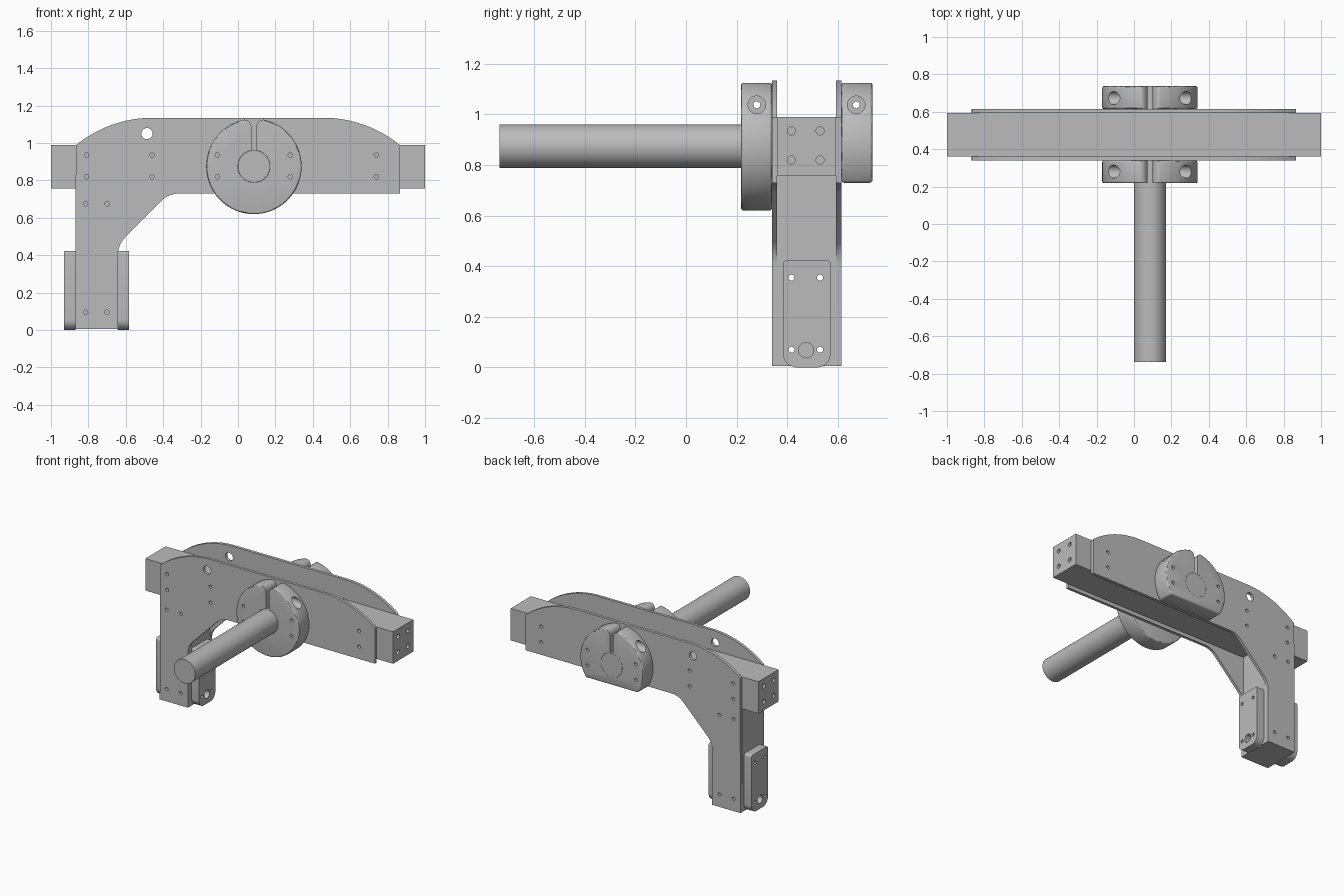
import bpy, bmesh, math
from mathutils import Vector

cube = bpy.data.objects.get("Cube")
if cube:
    bpy.data.objects.remove(cube, do_unlink=True)

metal = bpy.data.materials.new("plain grey metal")
metal.use_nodes = True
GREY = (0.5, 0.5, 0.5, 1)
metal.diffuse_color = GREY
metal.node_tree.nodes["Principled BSDF"].inputs["Base Color"].default_value = GREY


def arc(cx, cz, r, start, end, n):
    return [(cx + r * math.cos(start + (end - start) * i / n),
             cz + r * math.sin(start + (end - start) * i / n)) for i in range(n + 1)]


def circle(cx, cz, r, n=24):
    return arc(cx, cz, r, 0, math.tau, n)[:-1]


def rounded(corners, n=8):
    """Outline from (u, v, radius) corners, each filleted by its radius."""
    out = []
    for i, (u, v, r) in enumerate(corners):
        p = Vector((u, v))
        if r == 0:
            out.append((u, v))
            continue
        a = (Vector(corners[i - 1][:2]) - p).normalized()
        b = (Vector(corners[(i + 1) % len(corners)][:2]) - p).normalized()
        half = a.angle(b) / 2
        centre = p + (a + b).normalized() * r / math.sin(half)
        s = p + a * r / math.tan(half) - centre
        turn = s.angle_signed(p + b * r / math.tan(half) - centre)
        start = math.atan2(s.y, s.x)
        out += arc(centre.x, centre.y, r, start, start - turn, n)
    return out


def rect(u0, u1, v0, v1):
    return [(u0, v0), (u1, v0), (u1, v1), (u0, v1)]


def add_prism(bm, outline, axis, a, b):
    """Extrude an outline along 'X' (outline is y, z) or 'Y' (outline is x, z)."""
    def place(p, d):
        return (d, p[0], p[1]) if axis == 'X' else (p[0], d, p[1])
    face = bm.faces.new([bm.verts.new(place(p, a)) for p in outline])
    step = Vector((b - a, 0, 0)) if axis == 'X' else Vector((0, b - a, 0))
    new = bmesh.ops.extrude_face_region(bm, geom=[face])["geom"]
    bmesh.ops.translate(bm, vec=step, verts=[g for g in new if isinstance(g, bmesh.types.BMVert)])


def make_object(name, prisms):
    bm = bmesh.new()
    for p in prisms:
        add_prism(bm, *p)
    bmesh.ops.recalc_face_normals(bm, faces=bm.faces)
    mesh = bpy.data.meshes.new(name)
    bm.to_mesh(mesh)
    bm.free()
    obj = bpy.data.objects.new(name, mesh)
    bpy.context.collection.objects.link(obj)
    return obj


def part(name, outline, axis, a, b, cuts=(), bevel=0):
    """Solid part with an optional edge bevel and drilled or slotted cuts."""
    obj = make_object(name, [(outline, axis, a, b)])
    obj.data.materials.append(metal)
    if bevel:
        m = obj.modifiers.new("bevel", 'BEVEL')
        m.width, m.segments, m.limit_method, m.angle_limit = bevel, 3, 'ANGLE', 0.7
    cutters = []
    for group in cuts:
        cutter = make_object(name + "_cutter", group)
        cutter.hide_render = True
        cutters.append(cutter)
        m = obj.modifiers.new("cut", 'BOOLEAN')
        m.operation, m.solver, m.object = 'DIFFERENCE', 'EXACT', cutter
    deps = bpy.context.evaluated_depsgraph_get()
    mesh = bpy.data.meshes.new_from_object(obj.evaluated_get(deps))
    obj.modifiers.clear()
    obj.data = mesh
    for c in cutters:
        bpy.data.objects.remove(c, do_unlink=True)
    bpy.ops.object.select_all(action='DESELECT')
    obj.select_set(True)
    bpy.context.view_layer.objects.active = obj
    bpy.ops.object.shade_smooth_by_angle(angle=math.radians(30))
    return obj


# Shared dimensions
Y_OUT, Y_IN = (0.34, 0.615), (0.36, 0.593)
HUB_X, HUB_Z, HUB_R, SHAFT_R = 0.085, 0.875, 0.255, 0.086
BOLT_Y, ROWS = (0.417, 0.53), (0.82, 0.935)
BOLT_R = 0.012
POST = (-0.87, -0.642)

beam_bolts = [(x, z) for x in (-0.81, -0.46, 0.74) for z in ROWS]
leg_bolts = [(x, z) for x in (-0.815, -0.70) for z in (0.095, 0.675)]


def side_holes(points):
    """Blind bolt holes drilled from the front and the back."""
    return [(circle(x, z, BOLT_R, 16), 'Y', a, b)
            for x, z in points for a, b in ((0.3, 0.395), (0.56, 0.65))]


# Side plates: arched top, leg on the right, filleted inner bend
ARCH_R, ARCH_X, TOP = 0.65, 0.455, 1.135
sweep = math.asin((0.867 - ARCH_X) / ARCH_R)
plate_outline = (
    rounded([(POST[0], 0.005, 0), (POST[1], 0.005, 0), (POST[1], 0.457, 0.13),
             (-0.37, 0.73, 0.13), (0.867, 0.73, 0)])
    + arc(ARCH_X, TOP - ARCH_R, ARCH_R, math.pi / 2 - sweep, math.pi / 2, 16)
    + arc(-ARCH_X, TOP - ARCH_R, ARCH_R, math.pi / 2, math.pi / 2 + sweep, 16))
for name, a, b in (("front_plate", Y_OUT[0], Y_IN[0]), ("back_plate", Y_IN[1], Y_OUT[1])):
    holes = side_holes(beam_bolts + leg_bolts)
    holes.append((circle(-0.487, 1.05, 0.03, 32), 'Y', 0.3, 0.7))
    part(name, plate_outline, 'Y', a, b, [holes])

# Crossbeam with tapped ends
end_holes = [(circle(y, z, 0.016, 16), 'X', s * 0.9, s * 1.1)
             for s in (-1, 1) for y in BOLT_Y for z in ROWS]
part("crossbeam", rect(*Y_IN, 0.757, 0.99), 'X', -1, 1, [side_holes(beam_bolts), end_holes])

# Leg post between the plates
pad_holes = [(circle(y, z, BOLT_R, 16), 'X', -1, -0.5) for y in BOLT_Y for z in (0.07, 0.355)]
part("leg_post", rect(*Y_IN, 0.005, 0.757), 'X', *POST, [side_holes(leg_bolts), pad_holes])

# Pads on both sides of the leg foot
pad = rounded([(0.383, 0, 0.055), (0.572, 0, 0.055), (0.572, 0.423, 0.015), (0.383, 0.423, 0.015)])
pin_hole = (circle(0.475, 0.068, 0.03, 32), 'X', -1, -0.5)
for name, a, b in (("outer_pad", -0.93, POST[0]), ("inner_pad", POST[1], -0.583)):
    part(name, pad, 'X', a, b, [pad_holes + [pin_hole]])

# Clamp collars: slotted, bored and drilled; the back one is cut flat below
slot = ([(HUB_X - 0.013, HUB_Z), (HUB_X + 0.013, HUB_Z)]
        + arc(HUB_X + 0.053, 1.085, 0.04, math.pi, math.pi / 2, 6)
        + [(HUB_X + 0.053, 1.2), (HUB_X - 0.053, 1.2)]
        + arc(HUB_X - 0.053, 1.085, 0.04, math.pi / 2, 0, 6))
drop = math.asin((HUB_Z - 0.73) / HUB_R)
flat_circle = arc(HUB_X, HUB_Z, HUB_R, -drop, math.pi + drop, 80)
for name, outline, a, b, y in (
        ("front_collar", circle(HUB_X, HUB_Z, HUB_R, 112), 0.218, Y_OUT[0], 0.28),
        ("back_collar", flat_circle, Y_OUT[1], 0.737, 0.673)):
    outer = a if y < 0.5 else b
    bore = [(circle(HUB_X, HUB_Z, SHAFT_R + 0.001, 48), 'Y', 0, 1)]
    bolts = [(circle(HUB_X + s * 0.195, z, BOLT_R, 16), 'Y', outer - 0.08, outer + 0.08)
             for s in (-1, 1) for z in ROWS]
    screw = [(circle(y, 1.038, 0.014, 16), 'X', -0.5, 0.6)]
    heads = [(circle(y, 1.038, 0.035, 32), 'X', HUB_X + s * 0.11, HUB_X + s * 0.4) for s in (-1, 1)]
    part(name, outline, 'Y', a, b, [bore, [(slot, 'Y', 0, 1)], bolts, screw, heads], bevel=0.01)

# Round shaft through both collars
part("shaft", circle(HUB_X, HUB_Z, SHAFT_R, 64), 'Y', -0.737, 0.737)
